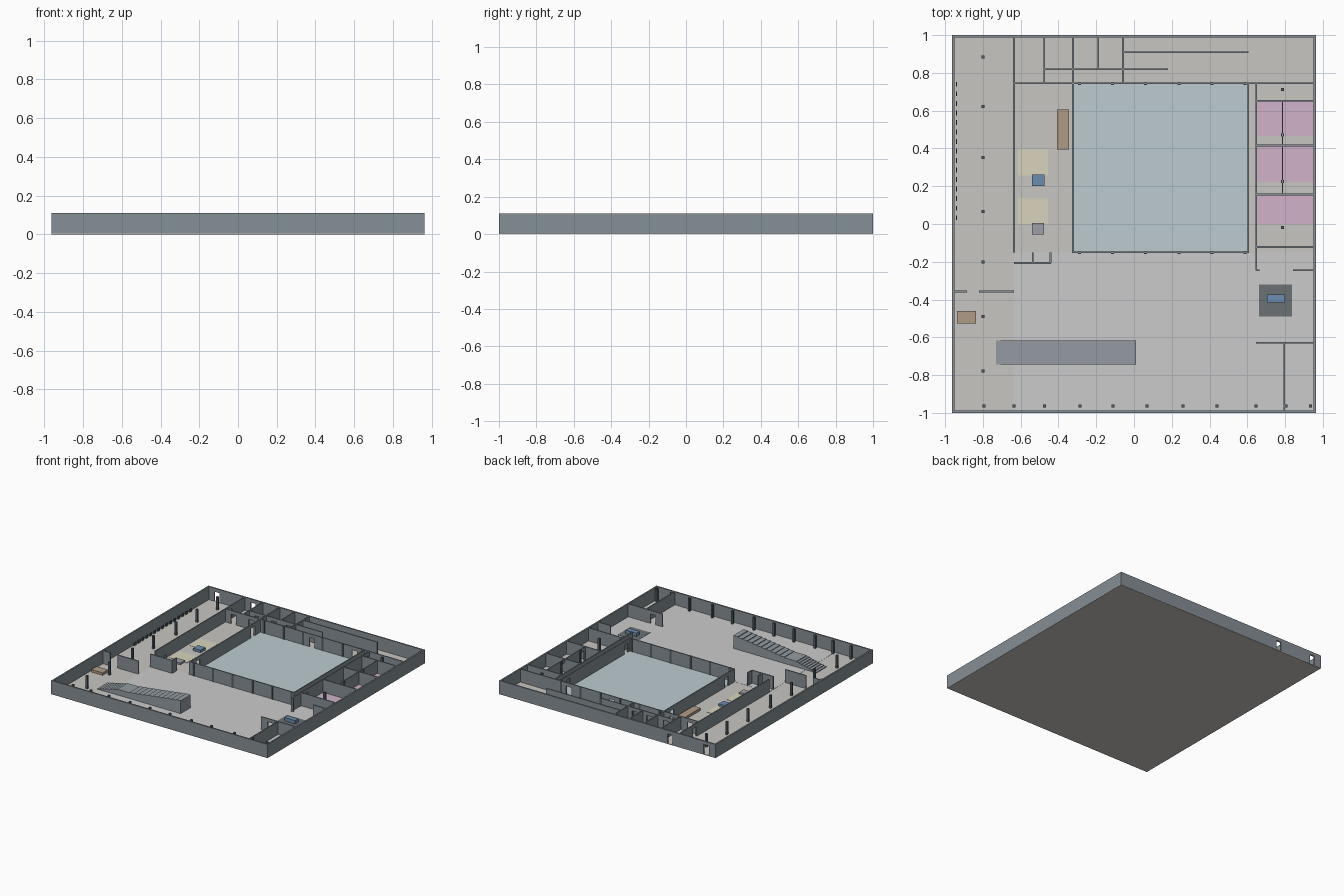
import bpy, bmesh

if "Cube" in bpy.data.objects:
    bpy.data.objects.remove(bpy.data.objects["Cube"])

FLOOR, TOP, DOOR_TOP, DOOR_W = 0.005, 0.11, 0.082, 0.046


def material(name, hex_code):
    m = bpy.data.materials.new(name)
    srgb = [int(hex_code[i:i + 2], 16) / 255 for i in (0, 2, 4)]
    m.diffuse_color = [c ** 2.2 for c in srgb] + [1]
    m.use_nodes = True
    m.node_tree.nodes["Principled BSDF"].inputs["Base Color"].default_value = m.diffuse_color
    return m


def add_box(bm, x0, x1, y0, y1, z0, z1):
    v = bmesh.ops.create_cube(bm, size=1)["verts"]
    bmesh.ops.scale(bm, verts=v, vec=(x1 - x0, y1 - y0, z1 - z0))
    bmesh.ops.translate(bm, verts=v, vec=((x0 + x1) / 2, (y0 + y1) / 2, (z0 + z1) / 2))


def finish(name, bm, mat):
    me = bpy.data.meshes.new(name)
    bm.to_mesh(me)
    bm.free()
    me.materials.append(mat)
    ob = bpy.data.objects.new(name, me)
    bpy.context.collection.objects.link(ob)
    return ob


def boxes(name, mat, items):
    bm = bmesh.new()
    for it in items:
        add_box(bm, *it)
    return finish(name, bm, mat)


def wall(bm, axis, at, a, b, doors=(), t=0.009):
    """Wall along an axis, split around door openings with lintels above."""
    def piece(p, q, z0):
        if axis == 'x':
            add_box(bm, p, q, at - t / 2, at + t / 2, z0, TOP)
        else:
            add_box(bm, at - t / 2, at + t / 2, p, q, z0, TOP)
    start = a
    for d in sorted(doors):
        piece(start, d - DOOR_W / 2, 0.001)
        piece(d - DOOR_W / 2, d + DOOR_W / 2, DOOR_TOP)
        start = d + DOOR_W / 2
    piece(start, b, 0.001)


grey_wall = material("wall_grey", "848e95")
dark = material("column_dark", "555f66")
floor_m = material("floor_stone", "c6c5c0")
hall_m = material("hall_stone", "cbcbc7")
water = material("court_blue", "bbcace")
pink = material("pink_floor", "d0b2c8")
cream = material("cream_floor", "d9d3bc")
brown = material("wood", "b09a84")
blue = material("blue_desk", "6a8cae")
mat_dark = material("dark_rug", "6a7074")
stair_m = material("stair_grey", "929aa1")
grey = material("grey_desk", "9b9fa3")

# floor slab and floor zones
boxes("floor_slab", floor_m, [(-0.963, 0.963, -1, 1, 0, FLOOR)])


def zone(name, mat, rects, h=0.002):
    boxes(name, mat, [(*r, FLOOR - 0.001, FLOOR + h) for r in rects])


zone("hall_floor", hall_m, [(-0.635, 0.955, -0.99, -0.15)], 0.001)
zone("court_floor", water, [(-0.32, 0.602, -0.147, 0.742)])
zone("pink_room_floors", pink, [(0.65, 0.957, 0.465, 0.648), (0.65, 0.957, 0.222, 0.412),
                                (0.65, 0.957, 0.0, 0.152)])
zone("cream_mats", cream, [(-0.614, -0.455, 0.257, 0.395), (-0.614, -0.455, 0.0, 0.135)])
zone("dark_rug", mat_dark, [(0.661, 0.836, -0.49, -0.32)], 0.003)

# outer walls
bm = bmesh.new()
wall(bm, 'x', 0.994, -0.963, 0.963, (-0.88, -0.557), 0.012)
wall(bm, 'x', -0.994, -0.963, 0.963, (), 0.012)
for sx in (-1, 1):
    wall(bm, 'y', sx * 0.957, -1, 1, (), 0.012)
finish("outer_walls", bm, grey_wall)

# central court walls
bm = bmesh.new()
wall(bm, 'x', -0.15, -0.327, 0.609)
wall(bm, 'x', 0.745, -0.635, 0.963, (-0.56, -0.4, 0.14, 0.52))
wall(bm, 'y', -0.323, -0.15, 0.99, (-0.05, 0.645))
wall(bm, 'y', 0.605, -0.15, 0.745, (-0.1, 0.64))
finish("court_walls", bm, grey_wall)

# room partitions: axis, position, start, end, door centres
bm = bmesh.new()
for w in [
    ('y', -0.635, -0.15, 0.99, (0.8,)),
    ('y', -0.475, 0.745, 0.99),
    ('x', 0.82, -0.475, 0.18, (-0.4, -0.25, -0.12)),
    ('y', -0.19, 0.82, 0.99),
    ('y', -0.058, 0.745, 0.99, (0.785,)),
    ('x', 0.91, -0.058, 0.605),
    ('y', 0.647, -0.245, 0.745, (-0.06, 0.19, 0.44, 0.7)),
    ('x', 0.652, 0.647, 0.96),
    ('x', 0.416, 0.647, 0.96),
    ('x', 0.156, 0.647, 0.96),
    ('x', -0.122, 0.647, 0.96),
    ('x', -0.245, 0.647, 0.665),
    ('x', -0.245, 0.842, 0.96),
    ('x', -0.628, 0.647, 0.96, (0.73,)),
    ('y', 0.795, -0.99, -0.628),
    ('x', -0.357, -0.96, -0.885),
    ('x', -0.357, -0.82, -0.635),
    ('x', -0.207, -0.635, -0.44),
    ('y', -0.536, -0.207, -0.15),
    ('y', -0.442, -0.207, -0.15),
]:
    wall(bm, *w)
wall(bm, 'y', 0.786, 0.156, 0.652, (0.2, 0.44), 0.005)
finish("room_partitions", bm, grey_wall)

# square columns
spots = [(-0.8, y) for y in (0.883, 0.623, 0.353, 0.066, -0.2, -0.49, -0.777)]
spots += [(x, -0.963) for x in (-0.795, -0.635, -0.475, -0.286, -0.11, 0.07,
                                0.26, 0.44, 0.645, 0.805, 0.935)]
spots += [(0.785, y) for y in (0.713, 0.47, 0.225, -0.018)]
spots += [(-0.288 + 0.175 * i, y) for i in range(6) for y in (-0.15, 0.745)]
boxes("columns", dark, [(x - 0.008, x + 0.008, y - 0.008, y + 0.008, 0.001, TOP - 0.001)
                        for x, y in spots])

# row of short barriers by the west wall
boxes("barrier_row", dark, [(-0.943, -0.938, 0.02 + i * 0.0505, 0.046 + i * 0.0505, 0.001, 0.027)
                            for i in range(15)])

# solid two-flight staircase, extruded from a stepped profile
rise = (TOP - FLOOR) / 20
profile, x, z = [(-0.73, 0.002)], -0.73, FLOOR
for count, run, landing in ((9, 0.022, 0.09), (11, 0.0412, 0)):
    for i in range(count):
        z += rise
        profile.append((x, z))
        x += run
        if i == count - 1:
            x += landing
        profile.append((x, z))
profile.append((x, 0.002))
bm = bmesh.new()
face = bm.faces.new([bm.verts.new((px, -0.745, pz)) for px, pz in profile])
ext = bmesh.ops.extrude_face_region(bm, geom=[face])["geom"]
bmesh.ops.translate(bm, verts=[g for g in ext if isinstance(g, bmesh.types.BMVert)],
                    vec=(0, 0.128, 0))
bmesh.ops.recalc_face_normals(bm, faces=bm.faces)
finish("staircase", bm, stair_m)

# furniture
boxes("wood_counter", brown, [(-0.407, -0.344, 0.395, 0.607, 0.002, 0.025)])
boxes("wood_bench", brown, [(-0.937, -0.836, -0.528, -0.46, 0.002, 0.025)])
boxes("blue_desk", blue, [(-0.54, -0.474, 0.2, 0.263, 0.002, 0.025)])
boxes("grey_desk", grey, [(-0.54, -0.476, -0.055, 0.005, 0.002, 0.02)])
boxes("reception_desk", blue, [(0.704, 0.799, -0.415, -0.373, 0.002, 0.035)])
